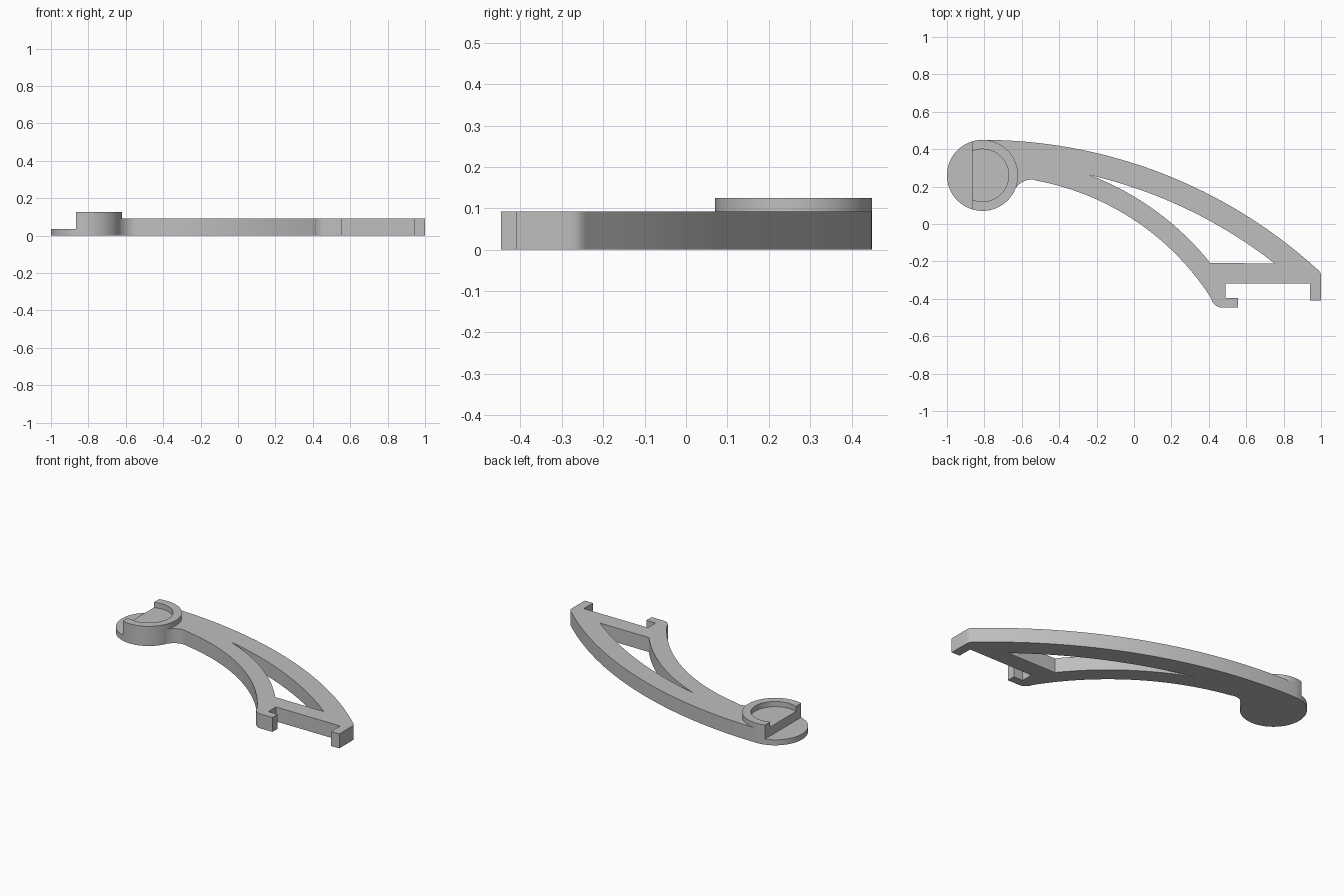
import bpy, bmesh
from math import sin, cos, atan2, acos, pi, radians
from mathutils import Vector
from mathutils.geometry import interpolate_bezier

cube = bpy.data.objects.get("Cube")
if cube:
    bpy.data.objects.remove(cube, do_unlink=True)

GREY = (0.52, 0.52, 0.52, 1)
mat = bpy.data.materials.new("plain grey")
mat.use_nodes = True
mat.diffuse_color = GREY
mat.node_tree.nodes["Principled BSDF"].inputs["Base Color"].default_value = GREY


def arc(center, r, a0, a1, n):
    return [(center[0] + r * cos(a0 + (a1 - a0) * i / n),
             center[1] + r * sin(a0 + (a1 - a0) * i / n)) for i in range(n + 1)]


def angle(center, p):
    return atan2(p[1] - center[1], p[0] - center[0])


def bezier(*pts, n=8):
    vs = [Vector((x, y, 0)) for x, y in pts]
    return [(v.x, v.y) for v in interpolate_bezier(*vs, n)]


def plate(name, loops, z0, z1):
    """Extrude closed outlines (later ones are holes) from z0 to z1."""
    cu = bpy.data.curves.new(name + "_profile", "CURVE")
    cu.dimensions, cu.fill_mode = "2D", "BOTH"
    cu.extrude = (z1 - z0) / 2
    for loop in loops:
        s = cu.splines.new("POLY")
        s.points.add(len(loop) - 1)
        for p, (x, y) in zip(s.points, loop):
            p.co = (x, y, 0, 1)
        s.use_cyclic_u = True
    tmp = bpy.data.objects.new(name + "_profile", cu)
    bpy.context.collection.objects.link(tmp)
    deps = bpy.context.evaluated_depsgraph_get()
    me = bpy.data.meshes.new_from_object(tmp.evaluated_get(deps))
    bpy.data.objects.remove(tmp, do_unlink=True)
    bm = bmesh.new()
    bm.from_mesh(me)
    bmesh.ops.translate(bm, verts=bm.verts, vec=(0, 0, (z0 + z1) / 2))
    bmesh.ops.remove_doubles(bm, verts=bm.verts, dist=0.0001)
    bmesh.ops.recalc_face_normals(bm, faces=bm.faces)
    bm.to_mesh(me)
    bm.free()
    me.name = name
    me.materials.clear()
    me.materials.append(mat)
    ob = bpy.data.objects.new(name, me)
    bpy.context.collection.objects.link(ob)
    bpy.ops.object.select_all(action="DESELECT")
    ob.select_set(True)
    bpy.context.view_layer.objects.active = ob
    bpy.ops.object.shade_smooth_by_angle(angle=radians(30))
    return ob


# Shared layout: round pad and the centres of the two curved bars
PAD, PAD_R, POCKET_R, STEP_X = (-0.81, 0.26), 0.19, 0.14, -0.865
OUT_C, OUT_R, OUT_IN = (-0.81, -2.21), 2.66, 2.537
IN_C, IN_R, IN_OUT = (-0.777, -1.156), 1.411, 1.517
THICK, BASE, RIM = 0.092, 0.035, 0.125
step = acos((STEP_X - PAD[0]) / PAD_R)
pocket_step = acos((STEP_X - PAD[0]) / POCKET_R)

# Arm outline: outer curve, end hooks, inner curve, fillet, then round the pad
fillet = (-0.636, 0.187)
outline = arc(OUT_C, OUT_R, pi / 2, angle(OUT_C, (0.975, -0.238)), 40)
outline += bezier((0.982, -0.243), (0.993, -0.253), (1, -0.262), (1, -0.28), n=5)
outline += [(1, -0.41), (0.942, -0.41), (0.942, -0.318), (0.49, -0.318),
            (0.49, -0.395), (0.555, -0.395), (0.555, -0.447)]
outline += bezier((0.47, -0.447), (0.445, -0.447), (0.43, -0.432), (0.416, -0.412))
outline += arc(IN_C, IN_R, angle(IN_C, (0.41, -0.405)), angle(IN_C, (-0.52, 0.235)), 32)
outline += bezier((-0.535, 0.237), (-0.575, 0.242), (-0.61, 0.225), fillet)
outline += arc(PAD, PAD_R, angle(PAD, fillet), -step, 24)[1:]
outline += arc(PAD, PAD_R, step, pi / 2, 5)[:-1]

# Window between the two curved bars
window = arc(OUT_C, OUT_IN, angle(OUT_C, (-0.235, 0.265)), angle(OUT_C, (0.75, -0.212)), 28)
window += arc(IN_C, IN_OUT, angle(IN_C, (0.405, -0.212)), angle(IN_C, (-0.225, 0.258)), 24)
plate("arm", [outline, window], 0, THICK)

# Thin lip of the pad beyond the step
plate("pad_lip", [arc(PAD, PAD_R, step, 2 * pi - step, 32)], 0, BASE)

# Raised open rim around the shallow pocket
rim = arc(PAD, PAD_R, -step, step, 48) + arc(PAD, POCKET_R, pocket_step, -pocket_step, 48)
plate("pad_rim", [rim], THICK, RIM)
